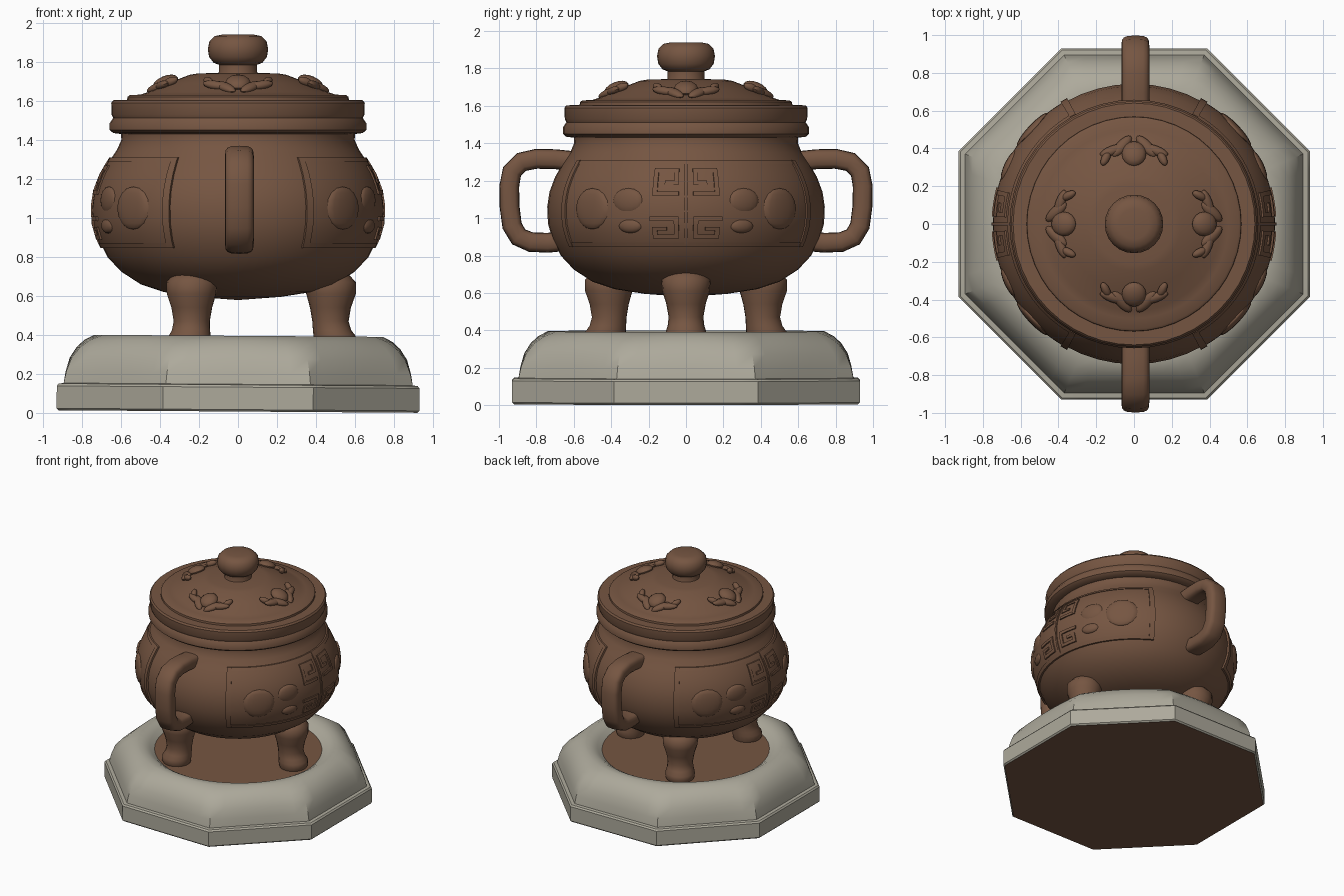
import bpy, bmesh, math
from mathutils import Matrix, Vector

if "Cube" in bpy.data.objects:
    bpy.data.objects.remove(bpy.data.objects["Cube"])


def material(name, rgb):
    m = bpy.data.materials.new(name)
    m.diffuse_color = (*rgb, 1)
    m.use_nodes = True
    m.node_tree.nodes["Principled BSDF"].inputs["Base Color"].default_value = m.diffuse_color
    return m


BROWN = material("brown clay", (0.18, 0.092, 0.054))
GREY = material("grey stone", (0.42, 0.40, 0.33))


def finish(name, bm, mats, angle=35):
    bmesh.ops.recalc_face_normals(bm, faces=bm.faces)
    me = bpy.data.meshes.new(name)
    bm.to_mesh(me)
    bm.free()
    ob = bpy.data.objects.new(name, me)
    bpy.context.collection.objects.link(ob)
    for m in mats:
        me.materials.append(m)
    bpy.ops.object.select_all(action='DESELECT')
    ob.select_set(True)
    bpy.context.view_layer.objects.active = ob
    bpy.ops.object.shade_smooth_by_angle(angle=math.radians(angle))
    return ob


def skin(rings):
    """Skin closed rings of points and cap both ends."""
    bm = bmesh.new()
    loops = [[bm.verts.new(p) for p in ring] for ring in rings]
    for a, b in zip(loops, loops[1:]):
        n = len(a)
        for i in range(n):
            bm.faces.new((a[i], a[(i + 1) % n], b[(i + 1) % n], b[i]))
    bm.faces.new(loops[0])
    bm.faces.new(loops[-1])
    return bm


def circle(r, z, cx=0, n=48):
    return [(cx + r * math.cos(math.tau * i / n), r * math.sin(math.tau * i / n), z) for i in range(n)]


def lathe(name, profile, n=48):
    return finish(name, skin([circle(r, z, 0, n) for r, z in profile]), [BROWN])


# Stone base: octagon blending into a round, slightly sunken top
def base_ring(apothem, z, blend, n=64):
    pts = []
    for i in range(n):
        a = math.tau * (i + 0.0) / n
        off = (a + math.pi / 8) % (math.pi / 4) - math.pi / 8
        r = apothem * ((1 - blend) / math.cos(off) + blend)
        pts.append((r * math.cos(a), r * math.sin(a), z))
    return pts


bm = skin([base_ring(*v) for v in (
    (.92, 0, 0), (.93, .01, 0), (.93, .125, 0), (.92, .137, 0), (.895, .14, 0), (.885, .2, .05),
    (.865, .27, .15), (.83, .325, .3), (.79, .362, .5), (.74, .388, .8), (.69, .387, 1),
    (.65, .365, 1), (.615, .337, 1))])
bm.faces.ensure_lookup_table()
for f in bm.faces:
    if len(f.verts) > 4:
        f.material_index = 1
base = finish("stone_base", bm, [GREY, BROWN])
base.rotation_euler.y = math.radians(0.4)
base.location.z = 0.007

# Pot body, lid and knob
BODY = [(.02, .58), (.22, .595), (.38, .62), (.50, .66), (.60, .725), (.67, .80), (.715, .89),
        (.738, .97), (.742, 1.06), (.73, 1.14), (.70, 1.22), (.66, 1.29), (.62, 1.35), (.598, 1.40), (.60, 1.43)]
lathe("pot_body", BODY + [(.64, 1.435), (.658, 1.45), (.658, 1.485), (.64, 1.512), (.648, 1.53),
                          (.65, 1.59), (.64, 1.603), (.55, 1.605)])
lathe("lid", [(.57, 1.59), (.567, 1.62), (.555, 1.629), (.50, 1.632), (.46, 1.645), (.36, 1.69),
              (.25, 1.733), (.21, 1.74), (.05, 1.745)])
lathe("lid_knob", [(.105, 1.73), (.098, 1.75), (.098, 1.785), (.125, 1.795), (.148, 1.825), (.155, 1.865),
                   (.147, 1.905), (.12, 1.932), (.08, 1.94)], 24)


def blob(bm, m, size):
    bmesh.ops.create_uvsphere(bm, u_segments=16, v_segments=8, radius=1,
                              matrix=m @ Matrix.Diagonal((*size, 1)))


# Four flowers on the lid: x points outward, y sideways
bm = bmesh.new()
for k in range(4):
    m = (Matrix.Rotation(k * math.pi / 2, 4, 'Z') @ Matrix.Translation((.38, 0, 1.684))
         @ Matrix.Rotation(math.radians(23), 4, 'Y'))
    blob(bm, m @ Matrix.Translation((-.01, 0, .005)), (.07, .065, .035))
    for s in (1, -1):
        for x, y, turn, lx, ly in ((.035, .065, -40, .075, .03), (.01, .115, -68, .07, .026),
                                   (-.035, .15, -25, .045, .022)):
            blob(bm, m @ Matrix.Translation((x, s * y, 0)) @ Matrix.Rotation(math.radians(s * turn), 4, 'Z'),
                 (lx, ly, .022))
finish("lid_flowers", bm, [BROWN])

# Three legs
LEG = [(.73, .46, .04), (.71, .467, .10), (.67, .473, .132), (.61, .477, .127), (.54, .474, .105),
       (.47, .474, .093), (.425, .482, .098), (.395, .495, .108), (.36, .498, .108), (.335, .495, .098)]
for k in range(3):
    leg = finish("leg_%d" % (k + 1), skin([circle(r, z, cx, 20) for z, cx, r in LEG]), [BROWN], 50)
    leg.rotation_euler.z = k * math.tau / 3

# Two loop handles swept along a path
PATH = [Vector(p) for p in ((.56, 1.30), (.70, 1.315), (.80, 1.317), (.88, 1.30), (.93, 1.25), (.945, 1.17),
                            (.943, 1.06), (.93, .96), (.895, .90), (.83, .872), (.74, .868), (.62, .88))]
for s, label in ((-1, "front"), (1, "back")):
    rings = []
    for i, p in enumerate(PATH):
        t = (PATH[min(i + 1, len(PATH) - 1)] - PATH[max(i - 1, 0)]).normalized()
        ring = []
        for j in range(16):
            c, d = math.cos(math.tau * j / 16), math.sin(math.tau * j / 16)
            u = .074 * math.copysign(abs(c) ** .6, c)
            v = .053 * math.copysign(abs(d) ** .6, d)
            ring.append((.007 + u, s * (p.x - t.y * v), p.y + t.x * v))
        rings.append(ring)
    finish(label + "_handle", skin(rings), [BROWN], 50)


# Raised relief panels that follow the body surface
def body_radius(z):
    for (r0, z0), (r1, z1) in zip(BODY, BODY[1:]):
        if z0 <= z <= z1:
            return r0 + (r1 - r0) * (z - z0) / (z1 - z0)


def patch(bm, a0, a1, z0, z1, h):
    na, nz = max(1, round(abs(a1 - a0) / 3)), max(1, round((z1 - z0) / .04))
    grids = []
    for d in (h, -.03):
        grid = []
        for i in range(na + 1):
            a = math.radians(a0 + (a1 - a0) * i / na)
            col = []
            for j in range(nz + 1):
                z = z0 + (z1 - z0) * j / nz
                r = body_radius(z) + d
                col.append(bm.verts.new((r * math.cos(a), r * math.sin(a), z)))
            grid.append(col)
        for i in range(na):
            for j in range(nz):
                if d > 0:
                    bm.faces.new((grid[i][j], grid[i + 1][j], grid[i + 1][j + 1], grid[i][j + 1]))
        grids.append([c[0] for c in grid] + grid[-1][1:] + [c[-1] for c in grid[-2::-1]] + grid[0][-2:0:-1])
    o, q = grids
    for i in range(len(o)):
        k = (i + 1) % len(o)
        bm.faces.new((o[i], q[i], q[k], o[k]))


# Bars as angle from centre, height range and relief: frame, ridge, square spirals
BARS = [(0, 62, .845, 1.31, .005), (59, 62, .845, 1.31, .014), (0, 62, .845, .87, .012), (0, 62, 1.29, 1.31, .010),
        (3, 14, 1.245, 1.268, .014), (12, 14, 1.13, 1.268, .014), (3, 14, 1.12, 1.142, .014),
        (3, 5, 1.18, 1.268, .014), (5, 9, 1.18, 1.20, .014),
        (3, 15, .985, 1.008, .014), (3, 5, .89, 1.008, .014), (3, 14, .89, .912, .014),
        (12, 14, .89, .95, .014), (8, 14, .935, .953, .014)]
for side, label in ((0, "right"), (180, "left")):
    bm = bmesh.new()
    patch(bm, side - .6, side + .6, .86, 1.31, .013)
    for s in (1, -1):
        for a0, a1, z0, z1, h in BARS:
            patch(bm, side + s * a0, side + s * a1, z0, z1, h)
        for a, z, w, t in ((25, 1.09, .09, .07), (43, 1.05, .12, .11), (24, .96, .07, .04)):
            m = Matrix.Rotation(math.radians(side + s * a), 4, 'Z')
            blob(bm, m @ Matrix.Translation((body_radius(z) - .008, 0, z)), (.026, w, t))
    finish(label + "_relief_panel", bm, [BROWN])
